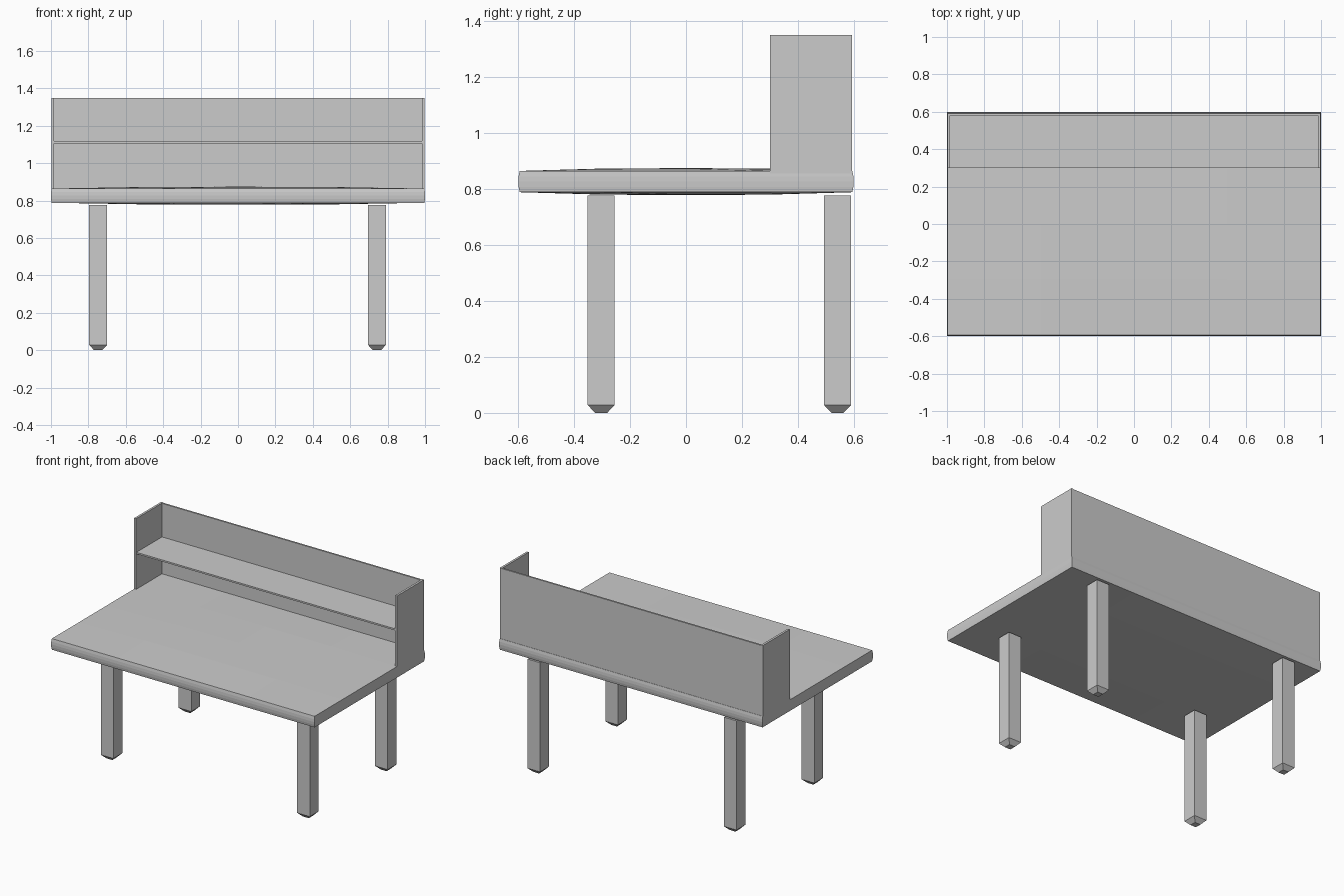
import bpy, bmesh

if "Cube" in bpy.data.objects:
    bpy.data.objects.remove(bpy.data.objects["Cube"])


def finish(name, bm):
    bmesh.ops.recalc_face_normals(bm, faces=bm.faces[:])
    mesh = bpy.data.meshes.new(name)
    bm.to_mesh(mesh)
    bm.free()
    obj = bpy.data.objects.new(name, mesh)
    bpy.context.collection.objects.link(obj)
    return obj


def box_mesh(x0, x1, y0, y1, z0, z1):
    bm = bmesh.new()
    bmesh.ops.create_cube(bm, size=1)
    for v in bm.verts:
        v.co = ((x0 + x1) / 2 + v.co.x * (x1 - x0),
                (y0 + y1) / 2 + v.co.y * (y1 - y0),
                (z0 + z1) / 2 + v.co.z * (z1 - z0))
    return bm


# Desk top: slab with slightly pillowed faces and edges
bm = bmesh.new()
bmesh.ops.create_cube(bm, size=2)
bmesh.ops.subdivide_edges(bm, edges=bm.edges[:], cuts=3, use_grid_fill=True)
for v in bm.verts:
    x, y, z = v.co
    half_height = 0.038 + 0.010 * (1 - x * x) ** 0.5 * (1 - y * y) ** 0.5
    v.co = (x * (1 - 0.003 * z * z),
            y * (0.599 - 0.005 * z * z),
            0.826 + z * half_height)
finish("desk_top", bm)

# Legs with tapered feet
for side, x in (("left", -0.748), ("right", 0.743)):
    for place, y in (("front", -0.303), ("back", 0.541)):
        bm = box_mesh(x - 0.048, x + 0.048, y - 0.048, y + 0.048, 0.028, 0.777)
        foot = [f for f in bm.faces if f.normal.z < -0.9]
        bottom = bmesh.ops.extrude_face_region(bm, geom=foot)
        bmesh.ops.delete(bm, geom=foot, context='FACES_ONLY')
        for v in bottom["geom"]:
            if isinstance(v, bmesh.types.BMVert):
                v.co.x = x + (v.co.x - x) * 0.45
                v.co.y = y + (v.co.y - y) * 0.45
                v.co.z = 0
        finish(f"{place}_{side}_leg", bm)

# Hutch: side panels, back panel and shelf, open at front and top
for side, s in (("left", -1), ("right", 1)):
    finish(f"hutch_{side}_side",
           box_mesh(*sorted((s * 0.983, s * 0.998)), 0.30, 0.592, 0.84, 1.349))
finish("hutch_back", box_mesh(-0.985, 0.985, 0.58, 0.592, 0.84, 1.347))
finish("hutch_shelf", box_mesh(-0.985, 0.985, 0.303, 0.582, 1.106, 1.117))
